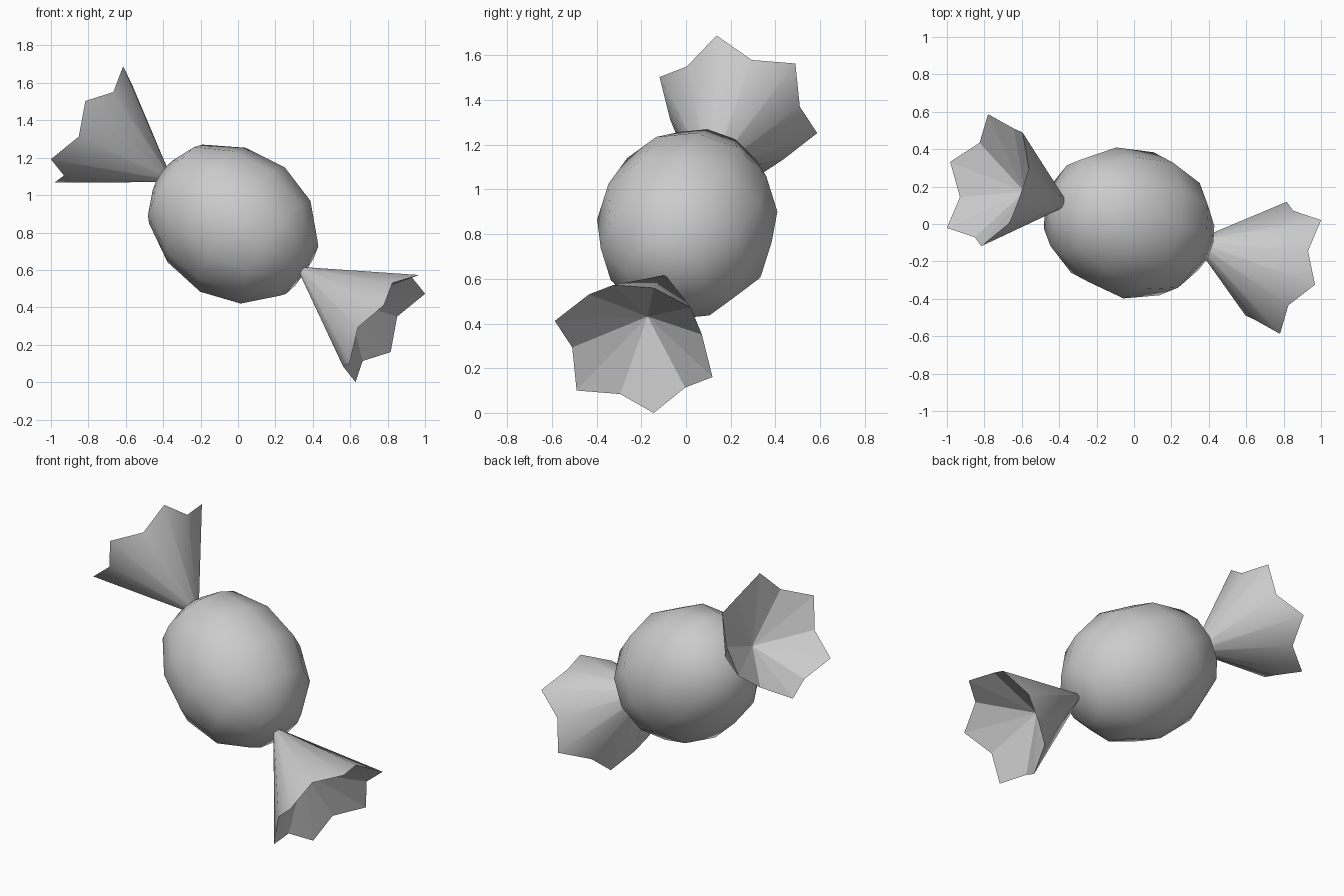
import bpy, bmesh, math
from mathutils import Vector

if "Cube" in bpy.data.objects:
    bpy.data.objects.remove(bpy.data.objects["Cube"])

CENTRE = Vector((0, 0, 0.832))
AXIS = Vector((0.80, -0.235, -0.547)).normalized()
U = Vector((-0.49, 0.26, -0.83))
U = (U - AXIS * U.dot(AXIS)).normalized()
V = AXIS.cross(U)
SIDES = 12


def lathe(name, profile, sign=1, flat_from=None, phase=0.0, squash=1.0):
    """Revolve (t_tip, r_tip, t_valley, r_valley) rings around the candy axis.
    Rings of zero radius become a single point; squash shortens two opposite tips."""
    bm = bmesh.new()
    rings = []
    for p in profile:
        tips, valleys = p[:2], p[-2:]
        if tips[1] == 0:
            rings.append([bm.verts.new(CENTRE + AXIS * tips[0] * sign)])
            continue
        ring = []
        for i in range(SIDES):
            t, r = valleys if i % 2 else tips
            if i % 6 == 0:
                r *= squash
            a = 2 * math.pi * i / SIDES + phase
            ring.append(bm.verts.new(
                CENTRE + sign * (AXIS * t + r * (U * math.cos(a) + V * math.sin(a)))))
        rings.append(ring)
    for k, (a, b) in enumerate(zip(rings, rings[1:])):
        for i in range(SIDES):
            j = (i + 1) % SIDES
            if len(a) == 1:
                f = bm.faces.new((a[0], b[j], b[i]))
            elif len(b) == 1:
                f = bm.faces.new((a[i], a[j], b[0]))
            else:
                f = bm.faces.new((a[i], a[j], b[j], b[i]))
            f.smooth = flat_from is None or k < flat_from
    bmesh.ops.recalc_face_normals(bm, faces=bm.faces)
    # crisp rim between the smooth outside and the faceted inside
    for e in bm.edges:
        if len({f.smooth for f in e.link_faces}) > 1:
            e.smooth = False
    mesh = bpy.data.meshes.new(name)
    bm.to_mesh(mesh)
    bm.free()
    obj = bpy.data.objects.new(name, mesh)
    bpy.context.collection.objects.link(obj)
    return obj


# Rounded sweet in the middle
lathe("candy_body", [(-0.497, 0), (-0.488, 0.11), (-0.414, 0.255), (-0.21, 0.37),
                     (0.03, 0.402), (0.25, 0.332), (0.405, 0.178), (0.435, 0)],
      phase=math.radians(15))

# Twisted wrapper ends: narrow waist, pleated rim, shallow hollow inside
for name, sign, waist, squash in (("right_wrapper", 1, 0.42, 0.92),
                                  ("left_wrapper", -1, 0.46, 1.0)):
    lathe(name, [(waist, 0), (waist + 0.01, 0.024),
                 (0.995, 0.375, 0.93, 0.31), (0.73, 0)], sign, flat_from=2, squash=squash)
